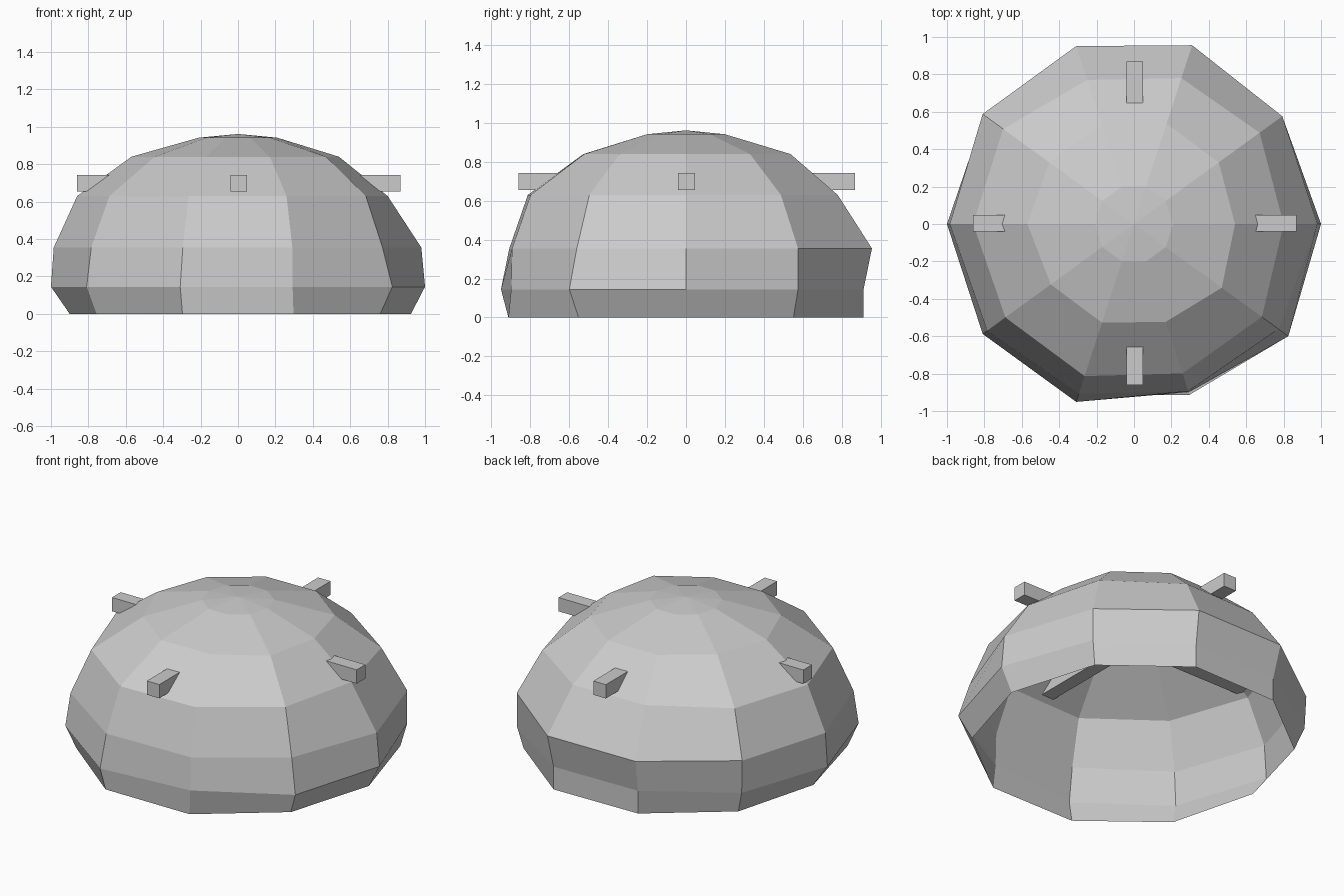
import bpy, bmesh, math

if "Cube" in bpy.data.objects:
    bpy.data.objects.remove(bpy.data.objects["Cube"])

grey = bpy.data.materials.new("stone grey")
grey.diffuse_color = (0.6, 0.6, 0.6, 1)
grey.use_nodes = True
grey.node_tree.nodes["Principled BSDF"].inputs["Base Color"].default_value = grey.diffuse_color


def add_object(name, bm):
    mesh = bpy.data.meshes.new(name)
    bm.to_mesh(mesh)
    bm.free()
    mesh.materials.append(grey)
    ob = bpy.data.objects.new(name, mesh)
    bpy.context.collection.objects.link(ob)
    return ob


# Dome shell: ten-sided, open underneath, slightly uneven radii (starting at +x, anticlockwise)
SIDES = 10
RINGS = [
    (0.00, [.925, .94, .96, .95, .93, .90, .935, .96, .96, .94]),
    (0.145, [1.0, .98, .96, .95, .99, 1.0, 1.0, 1.0, .945, 1.02]),
    (0.355, [.98, .98, 1.005, 1.0, 1.0, .985, .97, .955, .94, .955]),
    (0.63, [.80, .83, .82, .81, .865, .86, .85, .855, .84, .845]),
    (0.84, [.54, .56, .565, .56, .56, .57, .55, .555, .55, .58]),
    (0.942, [.21] * SIDES),
]
bm = bmesh.new()
rings = []
for z, radii in RINGS:
    rings.append([bm.verts.new((r * math.cos(math.tau * i / SIDES),
                                r * math.sin(math.tau * i / SIDES), z))
                  for i, r in enumerate(radii)])
for low, high in zip(rings, rings[1:]):
    for i in range(SIDES):
        j = (i + 1) % SIDES
        bm.faces.new((low[i], low[j], high[j], high[i]))
apex = bm.verts.new((0, 0, 0.962))
for i in range(SIDES):
    bm.faces.new((rings[-1][i], rings[-1][(i + 1) % SIDES], apex))
add_object("dome_shell", bm)

# Two crossed beams whose ends stick out of the dome
for name, size in (("beam_side_to_side", (1.73, 0.088, 0.088)),
                   ("beam_front_to_back", (0.088, 1.73, 0.088))):
    bm = bmesh.new()
    bmesh.ops.create_cube(bm, size=1)
    bmesh.ops.scale(bm, vec=size, verts=bm.verts)
    bmesh.ops.translate(bm, vec=(0.003, 0.003, 0.698), verts=bm.verts)
    add_object(name, bm)
